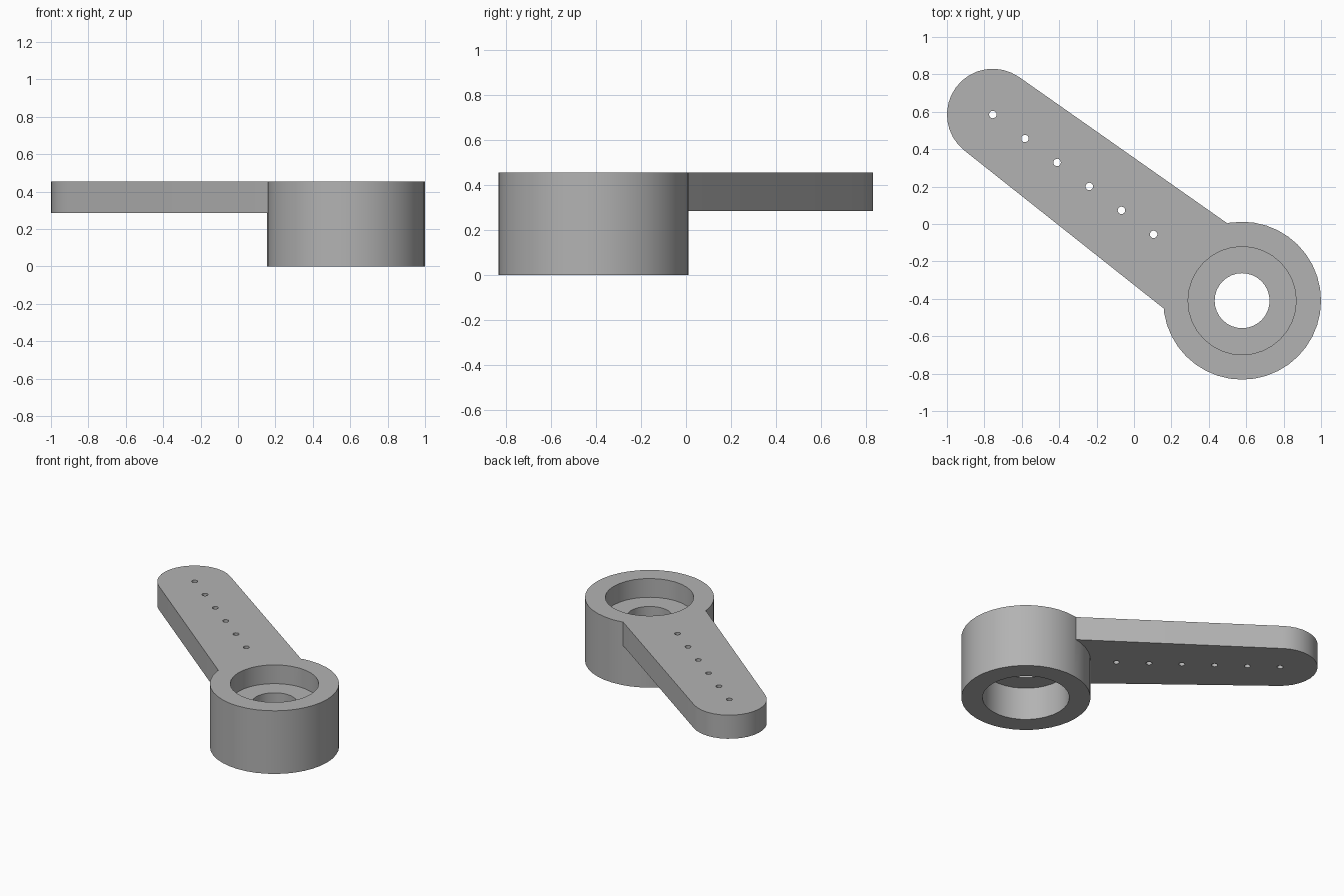
import bpy, bmesh, math
from mathutils import Vector

cube = bpy.data.objects.get("Cube")
if cube:
    bpy.data.objects.remove(cube, do_unlink=True)

HUB, TIP = Vector((0.578, -0.41)), Vector((-0.755, 0.585))
HUB_R, TIP_R, ROOT_R = 0.422, 0.245, 0.293
TOP, ARM_BOTTOM = 0.455, 0.285
SHELF_TOP, SHELF_BOTTOM = 0.32, 0.235

grey = bpy.data.materials.new("light grey plastic")
grey.use_nodes = True
grey.diffuse_color = (0.45, 0.45, 0.45, 1)
grey.node_tree.nodes["Principled BSDF"].inputs["Base Color"].default_value = grey.diffuse_color


def prism(name, outline, z0, z1):
    """Extrude a closed outline from z0 up to z1."""
    bm = bmesh.new()
    face = bm.faces.new([bm.verts.new((p.x, p.y, z0)) for p in outline])
    side = bmesh.ops.extrude_face_region(bm, geom=[face])["geom"]
    for v in side:
        if isinstance(v, bmesh.types.BMVert):
            v.co.z = z1
    bmesh.ops.recalc_face_normals(bm, faces=bm.faces)
    mesh = bpy.data.meshes.new(name)
    bm.to_mesh(mesh)
    bm.free()
    mesh.materials.append(grey)
    obj = bpy.data.objects.new(name, mesh)
    bpy.context.collection.objects.link(obj)
    return obj


def arc(centre, radius, start, end, steps):
    angles = [start + (end - start) * i / steps for i in range(steps + 1)]
    return [centre + radius * Vector((math.cos(a), math.sin(a))) for a in angles]


def cylinder(name, centre, radius, z0, z1, sides=32):
    return prism(name, arc(centre, radius, 0, math.tau, sides)[:-1], z0, z1)


def combine(body, tool, operation):
    """Apply a boolean to the body and discard the tool."""
    mod = body.modifiers.new(tool.name, "BOOLEAN")
    mod.object, mod.operation, mod.solver = tool, operation, "EXACT"
    bpy.context.view_layer.objects.active = body
    bpy.ops.object.modifier_apply(modifier=mod.name)
    bpy.data.objects.remove(tool, do_unlink=True)


# Hub barrel
horn = cylinder("hub_and_arm", HUB, HUB_R, 0, TOP, 40)

# Tapered arm: rounded tip, sides tangent to a circle inside the hub
along = TIP - HUB
heading = math.atan2(along.y, along.x)
spread = math.acos((ROOT_R - TIP_R) / along.length)
outline = arc(TIP, TIP_R, heading - spread, heading + spread, 16)
outline += arc(HUB, ROOT_R, heading + spread, heading - spread + math.tau, 16)
combine(horn, prism("arm", outline, ARM_BOTTOM, TOP), "UNION")

# Screw recess, through hole and lower socket
for name, radius, z0, z1 in (
    ("screw_recess", 0.289, SHELF_TOP, 1),
    ("screw_hole", 0.147, -1, 1),
    ("shaft_socket", 0.284, -1, SHELF_BOTTOM),
):
    combine(horn, cylinder(name, HUB, radius, z0, z1), "DIFFERENCE")

# Row of linkage holes
for i in range(6):
    spot = TIP + i * Vector((0.172, -0.128))
    combine(horn, cylinder("linkage_hole", spot, 0.02, 0, 1, 16), "DIFFERENCE")

bpy.ops.object.select_all(action="DESELECT")
horn.select_set(True)
bpy.context.view_layer.objects.active = horn
bpy.ops.object.shade_smooth_by_angle(angle=math.radians(35))
